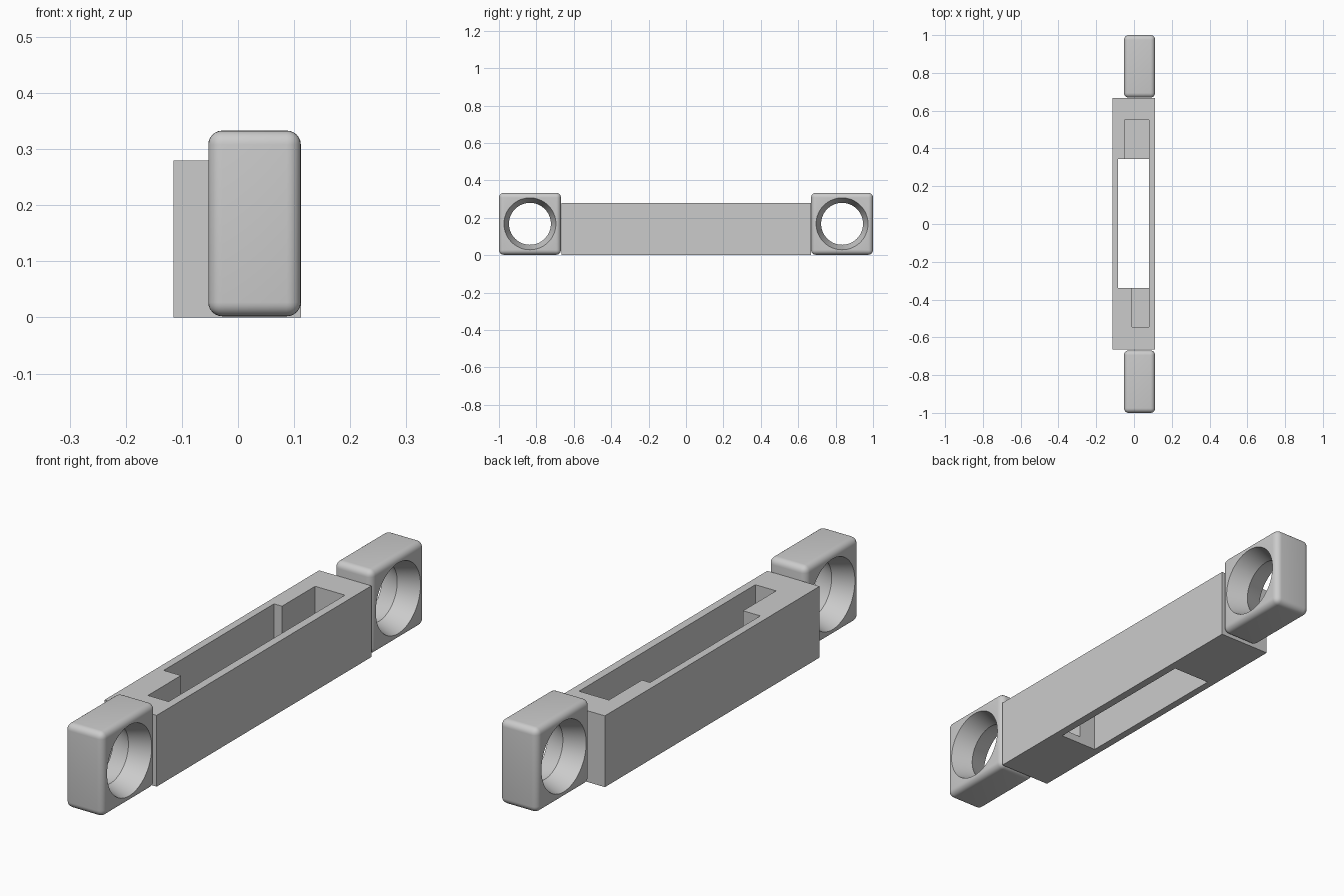
import bpy, bmesh, math
from mathutils import Matrix, Vector

if "Cube" in bpy.data.objects:
    bpy.data.objects.remove(bpy.data.objects["Cube"])

grey = bpy.data.materials.new("plain grey")
grey.use_nodes = True
colour = (0.6, 0.6, 0.6, 1)
grey.diffuse_color = colour
grey.node_tree.nodes["Principled BSDF"].inputs["Base Color"].default_value = colour


def make_object(name, bm):
    bmesh.ops.recalc_face_normals(bm, faces=bm.faces)
    mesh = bpy.data.meshes.new(name)
    bm.to_mesh(mesh)
    bm.free()
    mesh.materials.append(grey)
    obj = bpy.data.objects.new(name, mesh)
    bpy.context.collection.objects.link(obj)
    return obj


# Body: block with a through slot and a blind pocket at each end of it
X = [-0.115, -0.085, -0.05, -0.01, 0.08, 0.112]
Y = [-0.665, -0.545, -0.34, 0.345, 0.55, 0.668]
Z = [0, 0.03, 0.28]


def solid(cell):
    i, j, k = cell
    if not (0 <= i < 5 and 0 <= j < 5 and 0 <= k < 2):
        return False
    slot = 1 <= i <= 3 and j == 2
    front_pocket = i == 3 and j == 1 and k == 1
    back_pocket = 2 <= i <= 3 and j == 3 and k == 1
    return not (slot or front_pocket or back_pocket)


bm = bmesh.new()
cells = [(i, j, k) for i in range(5) for j in range(5) for k in range(2)]
for cell in filter(solid, cells):
    for axis in range(3):
        for side in (0, 1):
            neighbour = list(cell)
            neighbour[axis] += 2 * side - 1
            if solid(neighbour):
                continue
            corners = []
            for a, b in ((0, 0), (1, 0), (1, 1), (0, 1)):
                n = list(cell)
                n[axis] += side
                n[(axis + 1) % 3] += a
                n[(axis + 2) % 3] += b
                corners.append(bm.verts.new((X[n[0]], Y[n[1]], Z[n[2]])))
            bm.faces.new(corners)
bmesh.ops.remove_doubles(bm, verts=bm.verts, dist=0.0001)
bmesh.ops.recalc_face_normals(bm, faces=bm.faces)
bmesh.ops.dissolve_limit(bm, angle_limit=0.01, verts=bm.verts, edges=bm.edges)
make_object("slotted_body", bm)


# End blocks: rounded, with a hole that flares towards both sides
def hourglass_cutter(centre):
    bm = bmesh.new()
    rings = []
    sides = 64
    for x, r in ((-0.12, 0.151), (0, 0.112), (0.12, 0.151)):
        rings.append([bm.verts.new(centre + Vector((x, r * math.cos(t), r * math.sin(t))))
                      for t in (math.tau * s / sides for s in range(sides))])
    for a, b in zip(rings, rings[1:]):
        for s in range(sides):
            t = (s + 1) % sides
            bm.faces.new((a[s], a[t], b[t], b[s]))
    bm.faces.new(rings[0])
    bm.faces.new(rings[-1])
    cutter = make_object("hole_cutter", bm)
    cutter.hide_render = True
    return cutter


def end_block(name, y):
    centre = Vector((0.0295, y, 0.1675))
    bm = bmesh.new()
    bmesh.ops.create_cube(bm, size=1, matrix=Matrix.Translation(centre)
                          @ Matrix.Diagonal((0.165, 0.331, 0.331, 1)))
    bmesh.ops.bevel(bm, geom=bm.edges[:], offset=0.025, segments=6,
                    profile=0.5, affect='EDGES')
    block = make_object(name, bm)
    cutter = hourglass_cutter(centre)
    hole = block.modifiers.new("hole", 'BOOLEAN')
    hole.operation = 'DIFFERENCE'
    hole.solver = 'EXACT'
    hole.object = cutter
    bpy.ops.object.select_all(action='DESELECT')
    block.select_set(True)
    bpy.context.view_layer.objects.active = block
    bpy.ops.object.modifier_apply(modifier="hole")
    bpy.data.objects.remove(cutter)
    bpy.ops.object.shade_smooth_by_angle(angle=math.radians(20))


end_block("front_end_block", -0.8345)
end_block("back_end_block", 0.8345)
